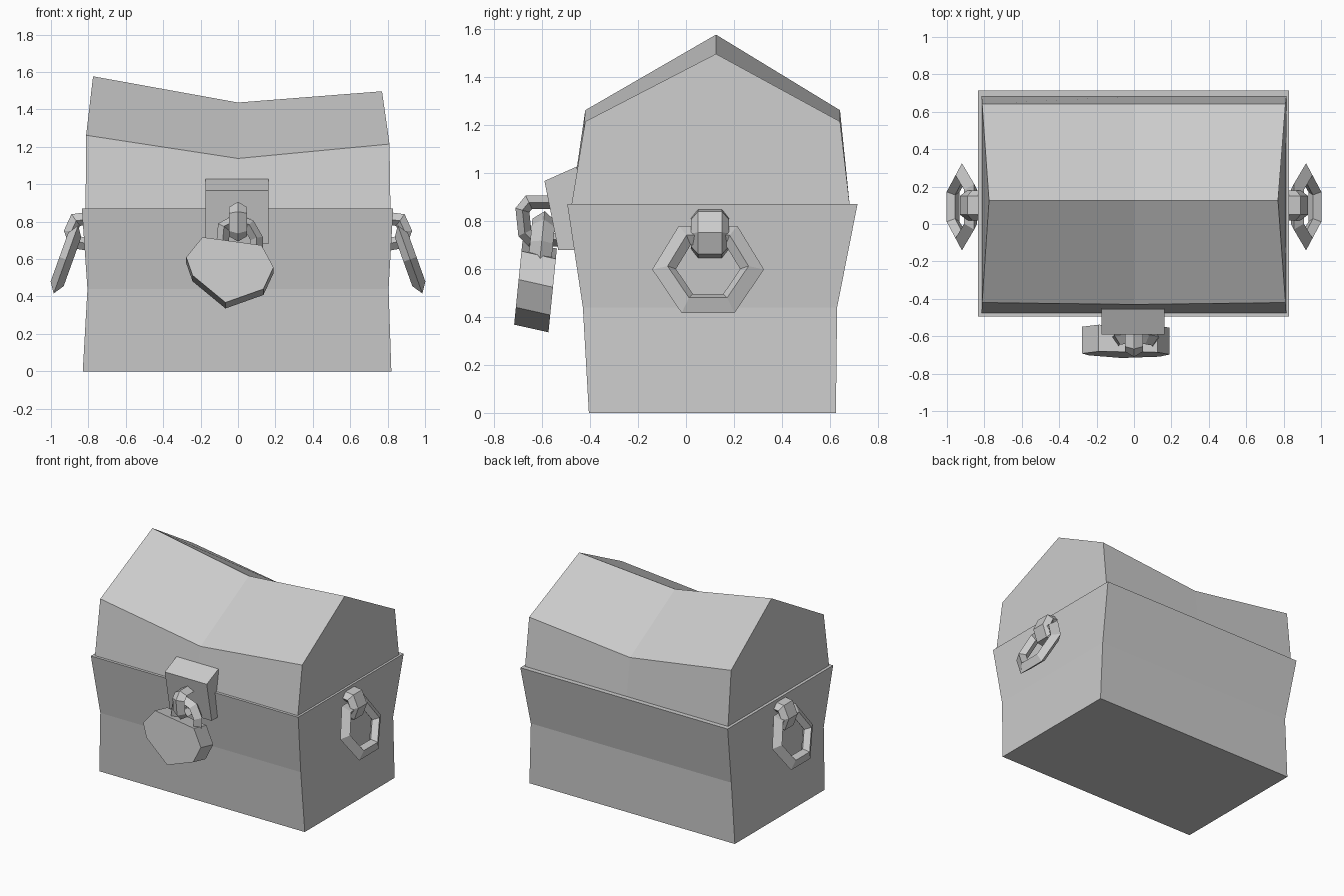
import bpy, bmesh
from mathutils import Vector

cube = bpy.data.objects.get("Cube")
if cube:
    bpy.data.objects.remove(cube)

grey = bpy.data.materials.new("plain grey")
GREY = (0.6, 0.6, 0.6, 1)
grey.diffuse_color = GREY
grey.use_nodes = True
grey.node_tree.nodes["Principled BSDF"].inputs["Base Color"].default_value = GREY


def loft(name, loops, closed=False):
    """Bridge equal vertex loops; cap the ends, or join them when closed."""
    bm = bmesh.new()
    rings = [[bm.verts.new(p) for p in loop] for loop in loops]
    n = len(rings[0])
    pairs = list(zip(rings, rings[1:]))
    if closed:
        pairs.append((rings[-1], rings[0]))
    else:
        bm.faces.new(rings[0])
        bm.faces.new(rings[-1])
    for a, b in pairs:
        for i in range(n):
            j = (i + 1) % n
            bm.faces.new((a[i], a[j], b[j], b[i]))
    bmesh.ops.recalc_face_normals(bm, faces=bm.faces)
    mesh = bpy.data.meshes.new(name)
    bm.to_mesh(mesh)
    bm.free()
    mesh.materials.append(grey)
    obj = bpy.data.objects.new(name, mesh)
    bpy.context.collection.objects.link(obj)
    return obj


def sweep(name, path, normal, section, closed=False):
    """Carry a section (outward, sideways) along a flat path with mitred corners."""
    path = [Vector(p) for p in path]
    normal = Vector(normal).normalized()
    centre = sum(path, Vector()) / len(path)
    n, loops = len(path), []
    for i, p in enumerate(path):
        before = p - path[i - 1] if closed or i > 0 else path[1] - p
        after = path[(i + 1) % n] - p if closed or i < n - 1 else before
        before, after = before.normalized(), after.normalized()
        tangent = (before + after).normalized()
        out = tangent.cross(normal)
        if i in (0, n - 1) and not closed:
            ref = path[n // 2] - centre
            ref = p - centre - ref * (p - centre).dot(ref) / ref.length_squared
        else:
            ref = p - centre
        if out.dot(ref) < 0:
            out.negate()
        out /= max(tangent.dot(before), 0.5)
        loops.append([p + out * a + normal * b for a, b in section])
    return loft(name, loops, closed)


# Chest body: pinched box, flaring at the rim
def rect(x0, x1, y0, y1, z):
    return [(x0, y0, z), (x1, y0, z), (x1, y1, z), (x0, y1, z)]


loft("chest_body", [rect(-0.83, 0.82, -0.405, 0.625, 0),
                    rect(-0.805, 0.805, -0.43, 0.63, 0.44),
                    rect(-0.835, 0.83, -0.495, 0.715, 0.87)])


# Lid: house-shaped sections with a sagging ridge
def gable(bottom_x, shoulder_x, ridge_x, shoulder_z, ridge_z, front_y):
    return [(bottom_x, -0.477, 0.871), (shoulder_x, front_y, shoulder_z),
            (ridge_x, 0.125, ridge_z), (shoulder_x, 0.642, shoulder_z),
            (bottom_x, 0.682, 0.871)]


loft("chest_lid", [gable(-0.815, -0.812, -0.775, 1.262, 1.577, -0.42),
                   gable(0, 0, 0, 1.138, 1.437, -0.43),
                   gable(0.815, 0.81, 0.77, 1.215, 1.497, -0.42)])

# Latch block leaning out from the lid
latch = [(-0.59, 0.967), (-0.455, 1.027), (-0.40, 0.68), (-0.533, 0.68)]
loft("latch_block", [[(x, y, z) for y, z in latch] for x in (-0.175, 0.162)])

# Staple on the latch
diamond = [(0.028, 0), (0, 0.048), (-0.028, 0), (0, -0.048)]
staple = [(-0.54, 0.878), (-0.655, 0.878), (-0.682, 0.845),
          (-0.672, 0.75), (-0.645, 0.722), (-0.52, 0.722)]
sweep("latch_staple", [(0, y, z) for y, z in staple], (1, 0, 0), diamond)

# Padlock: lopsided seven-sided slab, tilted, with its shackle
slab = [(-0.19, 0.717), (0.126, 0.674), (0.19, 0.556), (0.136, 0.44),
        (-0.067, 0.368), (-0.243, 0.513), (-0.277, 0.61)]
front = [(x, -0.717 + (z - 0.3625) * 0.1, z) for x, z in slab]
loft("padlock_body", [front, [(x, y + 0.143, z - 0.032) for x, y, z in front]])
arch = [(-0.085, 0.66), (-0.075, 0.77), (-0.01, 0.805),
        (0.06, 0.78), (0.10, 0.71), (0.10, 0.63)]
sweep("padlock_shackle", [(x, -0.605 + (z - 0.68) * 0.1, z) for x, z in arch],
      (0, 1, -0.1), [(0.033, 0), (0, 0.048), (-0.033, 0), (0, -0.048)])

# Side handles: a six-sided ring hanging from a thick staple
hexagon = [(-0.233, 0), (-0.122, 0.182), (0.122, 0.182),
           (0.233, 0), (0.11, -0.182), (-0.11, -0.182)]
hook = [(0.79, 0.815), (0.865, 0.805), (0.89, 0.75), (0.87, 0.695), (0.79, 0.68)]
hook_section = [(0.038, -0.05), (0.038, 0.05), (0, 0.08),
                (-0.03, 0.05), (-0.03, -0.05), (0, -0.08)]
for side, s in (("left", 1), ("right", -1)):
    sweep(side + "_handle_ring",
          [(s * (0.92 - 0.36 * h), 0.092 + w, 0.598 + h) for w, h in hexagon],
          (s, 0, 0.36), [(0, 0), (-0.055, 0.037), (-0.085, 0), (-0.055, -0.037)],
          closed=True)
    sweep(side + "_handle_staple", [(s * x, 0.1, z) for x, z in hook],
          (0, 1, 0), hook_section)
